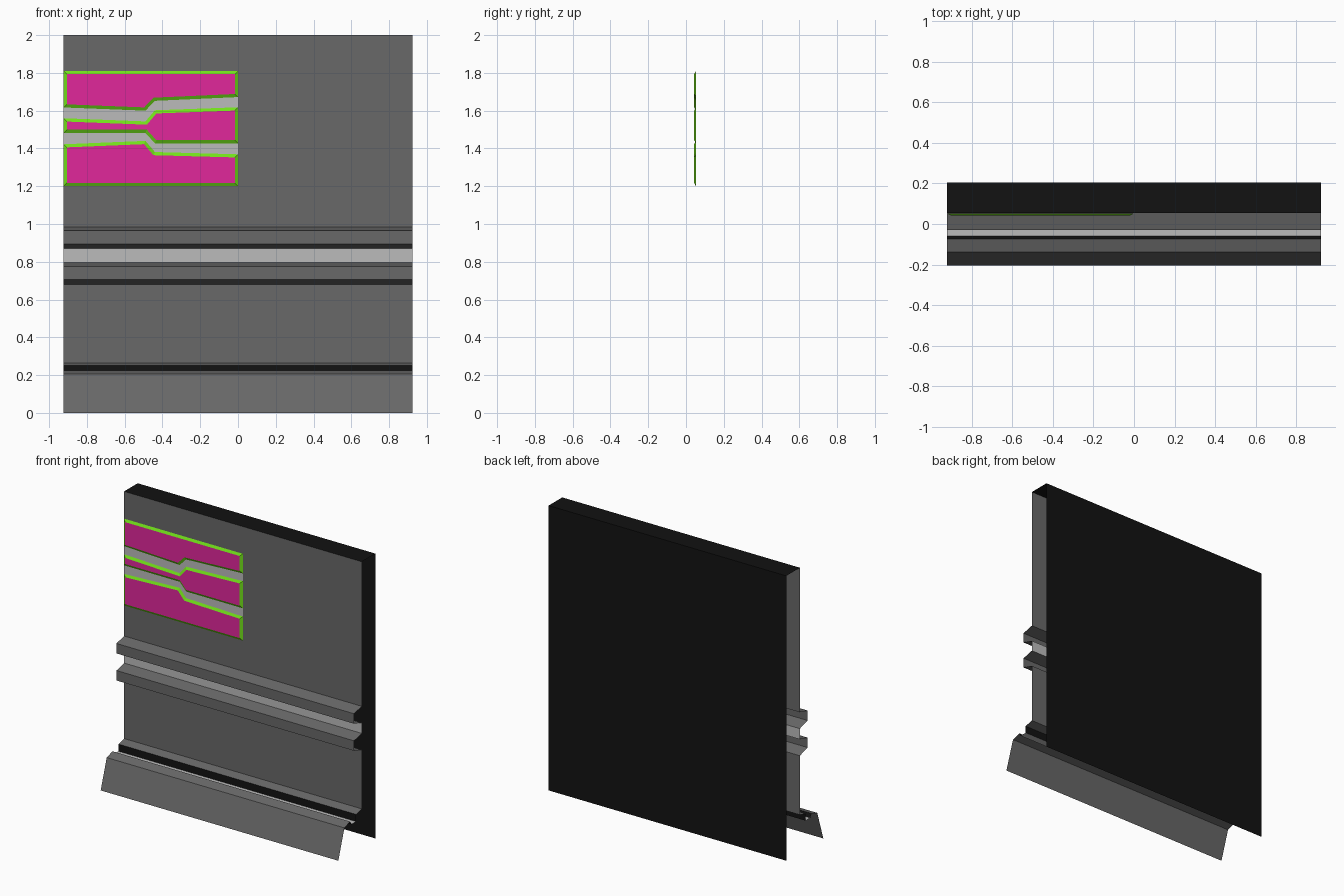
import bpy, bmesh

if "Cube" in bpy.data.objects:
    bpy.data.objects.remove(bpy.data.objects["Cube"])

W = 0.923      # half width of the wall
FACE = 0.055   # y of the wall front
BACK = 0.205


def material(name, rgb):
    m = bpy.data.materials.new(name)
    m.diffuse_color = (*rgb, 1)
    m.use_nodes = True
    m.node_tree.nodes["Principled BSDF"].inputs["Base Color"].default_value = m.diffuse_color
    return m


BLACK = material("black", (0.006, 0.006, 0.006))
GREY = material("dark_grey", (0.14, 0.14, 0.14))
LIGHT = material("light_grey", (0.5, 0.5, 0.5))
PINK = material("magenta", (0.75, 0.02, 0.33))
GREEN = material("green", (0.17, 0.75, 0.01))


def make(name, bm, *mats):
    me = bpy.data.meshes.new(name)
    bm.to_mesh(me)
    bm.free()
    for m in mats:
        me.materials.append(m)
    ob = bpy.data.objects.new(name, me)
    bpy.context.collection.objects.link(ob)
    return ob


def sheet(name, profile, mat):
    """Extrude an open (y, z) profile across the full width."""
    bm = bmesh.new()
    rows = [[bm.verts.new((x, y, z)) for x in (-W, W)] for y, z in profile]
    for a, b in zip(rows, rows[1:]):
        bm.faces.new((a[0], b[0], b[1], a[1]))
    return make(name, bm, mat)


def outline(top, bottom, y):
    """Flat front-facing face between two left-to-right (x, z) lines."""
    bm = bmesh.new()
    pts = bottom + top[::-1]
    f = bm.faces.new([bm.verts.new((x, y, z)) for x, z in pts])
    f.normal_update()
    return bm, f


# Back and top cap
sheet("back_and_top", [(BACK, 0), (BACK, 2), (FACE, 2)], BLACK)

# Main wall faces
sheet("upper_wall", [(FACE, 2), (FACE, 0.985)], GREY)
sheet("lower_wall", [(FACE, 0.68), (FACE, 0.265), (-0.008, 0.25)], GREY)

# Twin rails with a light strip between them
for name, z in (("upper_rail", 0.985), ("lower_rail", 0.795)):
    sheet(name, [(FACE, z), (-0.03, z - 0.02), (-0.03, z - 0.09), (FACE, z - 0.115)], GREY)
sheet("rail_strip", [(FACE, 0.87), (FACE, 0.795)], LIGHT)

# Floor groove and sloping skirt
sheet("groove_back", [(-0.008, 0.25), (-0.008, 0.2)], BLACK)
sheet("groove_floor", [(-0.008, 0.2), (-0.06, 0.2)], LIGHT)
sheet("groove_lip", [(-0.06, 0.2), (-0.074, 0.225)], BLACK)
sheet("skirt", [(-0.074, 0.225), (-0.138, 0.205), (-0.205, 0)], GREY)

# Coloured panel: boundary lines from top to bottom
XS = (-W, -0.49, -0.44, 0)
lines = [list(zip(XS, zs)) for zs in (
    (1.617, 1.60, 1.652, 1.672),
    (1.56, 1.543, 1.602, 1.618),
    (1.482, 1.482, 1.427, 1.427),
    (1.422, 1.440, 1.381, 1.369))]
panel_top = [(-W, 1.81), (0, 1.81)]
panel_bottom = [(-W, 1.2), (0, 1.2)]

# Three raised plates with bevelled green borders
for name, top, bottom in (("top_plate", panel_top, lines[0]),
                          ("middle_plate", lines[1], lines[2]),
                          ("bottom_plate", lines[3], panel_bottom)):
    bm, f = outline(top, bottom, FACE - 0.002)
    rim = bmesh.ops.inset_region(bm, faces=[f], thickness=0.017, depth=0.01,
                                 use_even_offset=True, use_boundary=True)["faces"]
    for r in rim:
        r.material_index = 1
    make(name, bm, PINK, GREEN)

# Light channels between the plates
for name, top, bottom in (("upper_channel", lines[0], lines[1]),
                          ("lower_channel", lines[2], lines[3])):
    make(name, outline(top, bottom, FACE - 0.002)[0], LIGHT)
